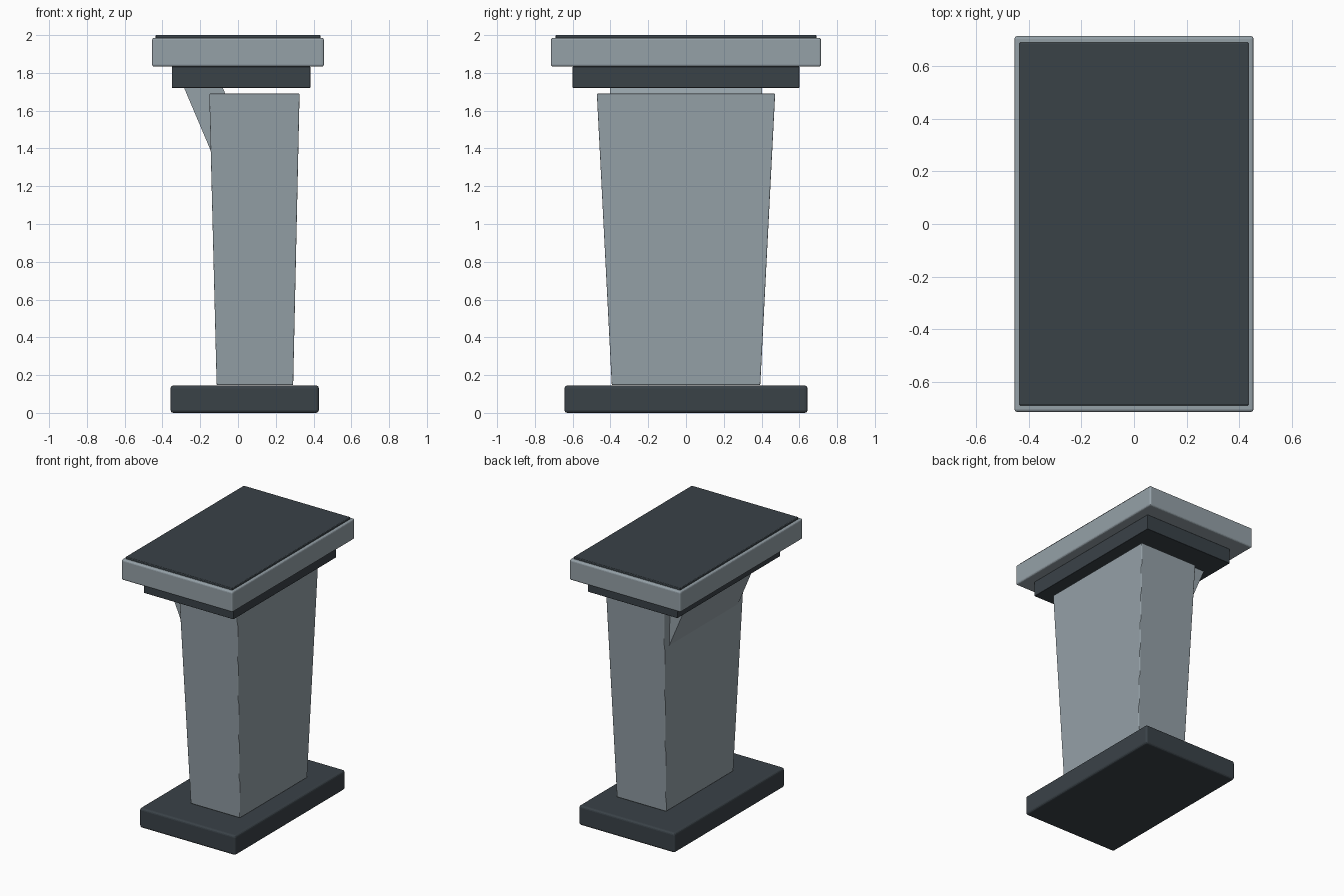
import bpy
import bmesh

if "Cube" in bpy.data.objects:
    bpy.data.objects.remove(bpy.data.objects["Cube"])


def material(name, color):
    m = bpy.data.materials.new(name)
    m.diffuse_color = color
    m.use_nodes = True
    m.node_tree.nodes["Principled BSDF"].inputs["Base Color"].default_value = m.diffuse_color
    return m


DARK = material("dark_slate", (0.042, 0.054, 0.064, 1))
LIGHT = material("light_slate", (0.30, 0.355, 0.39, 1))


def rect(x0, x1, half_y, z):
    return [(x0, -half_y, z), (x1, -half_y, z), (x1, half_y, z), (x0, half_y, z)]


def loft(name, bottom, top, mat, bevel=0.0):
    """Closed solid between two four-point outlines, with rounded edges."""
    bm = bmesh.new()
    lo = [bm.verts.new(p) for p in bottom]
    hi = [bm.verts.new(p) for p in top]
    bm.faces.new(lo[::-1])
    bm.faces.new(hi)
    for i in range(4):
        j = (i + 1) % 4
        bm.faces.new((lo[i], lo[j], hi[j], hi[i]))
    bmesh.ops.recalc_face_normals(bm, faces=bm.faces)
    mesh = bpy.data.meshes.new(name)
    bm.to_mesh(mesh)
    bm.free()
    mesh.materials.append(mat)
    obj = bpy.data.objects.new(name, mesh)
    bpy.context.collection.objects.link(obj)
    if bevel:
        mod = obj.modifiers.new("rounded_edges", 'BEVEL')
        mod.width = bevel
        mod.segments = 3
    return obj


def slab(name, x0, x1, half_y, z0, z1, mat, bevel=0.0):
    return loft(name, rect(x0, x1, half_y, z0), rect(x0, x1, half_y, z1), mat, bevel)


# Foot plate
slab("base", -0.357, 0.428, 0.643, 0.0, 0.145, DARK, 0.015)

# Tapered pillar, wider at the top
loft("column", rect(-0.113, 0.292, 0.393, 0.147), rect(-0.152, 0.326, 0.472, 1.69),
     LIGHT, 0.006)

# Slanted plank joining the pillar to the tray
loft("support_bracket", rect(-0.022, 0.183, 0.402, 1.10), rect(-0.302, -0.097, 0.402, 1.76), LIGHT)

# Tray, desk top and thin writing surface
slab("under_tray", -0.35, 0.383, 0.6, 1.72, 1.833, DARK, 0.003)
slab("desk_top", -0.455, 0.455, 0.715, 1.833, 1.985, LIGHT, 0.012)
slab("desk_pad", -0.436, 0.436, 0.69, 1.975, 2.0, DARK, 0.005)
